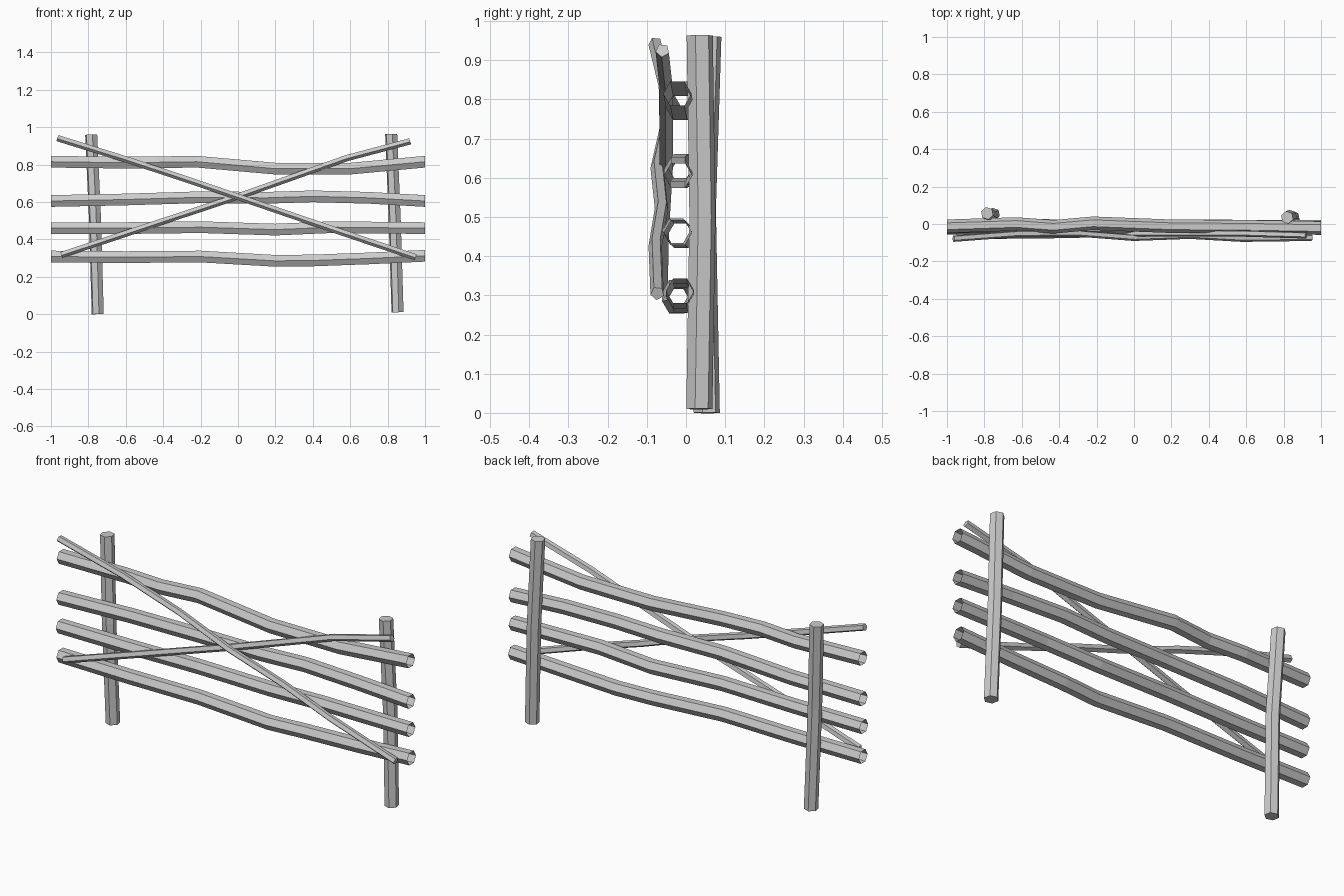
import bpy, bmesh, math
from mathutils import Vector


def pole(name, path, radius, sides, up, turn=0.0, capped=True):
    """Low-poly crooked pole: a ring of points at each path point, bridged with quads."""
    pts = [Vector(p) for p in path]
    axis = (pts[-1] - pts[0]).normalized()
    u = Vector(up)
    u = (u - axis * u.dot(axis)).normalized()
    v = axis.cross(u)
    bm = bmesh.new()
    rings = []
    for p in pts:
        ring = []
        for i in range(sides):
            a = turn + i * math.tau / sides
            ring.append(bm.verts.new(p + (u * math.cos(a) + v * math.sin(a)) * radius))
        rings.append(ring)
    for a, b in zip(rings, rings[1:]):
        for i in range(sides):
            j = (i + 1) % sides
            bm.faces.new((a[i], a[j], b[j], b[i]))
    if capped:
        bm.faces.new(rings[0][::-1])
        bm.faces.new(rings[-1])
    mesh = bpy.data.meshes.new(name)
    bm.to_mesh(mesh)
    bm.free()
    obj = bpy.data.objects.new(name, mesh)
    bpy.context.collection.objects.link(obj)
    return obj


# Upright posts behind the rails
pole("left_post", [(-0.75, 0.053, 0.0), (-0.765, 0.043, 0.52), (-0.785, 0.057, 0.96)],
     0.034, 6, (0, 1, 0), 0.2)
pole("right_post", [(0.853, 0.034, 0.01), (0.838, 0.042, 0.5), (0.819, 0.035, 0.963)],
     0.034, 6, (0, 1, 0), 0.2)

# Horizontal rails: hollow-ended six-sided poles
rails = {
    "top_rail": [(-1, -0.012, 0.815), (-0.63, 0.0, 0.81), (-0.43, -0.015, 0.812),
                 (-0.22, 0.004, 0.815), (0.2, -0.012, 0.778), (0.6, -0.015, 0.778),
                 (1, -0.022, 0.815)],
    "upper_middle_rail": [(-1, -0.015, 0.605), (-0.6, -0.005, 0.613), (-0.2, -0.02, 0.625),
                          (0.15, -0.015, 0.622), (0.4, -0.012, 0.63), (0.7, -0.02, 0.622),
                          (1, -0.02, 0.605)],
    "lower_middle_rail": [(-1, -0.02, 0.46), (-0.6, -0.022, 0.46), (-0.2, -0.025, 0.465),
                          (0.2, -0.012, 0.452), (0.5, -0.025, 0.465), (1, -0.02, 0.46)],
    "bottom_rail": [(-1, -0.015, 0.308), (-0.6, -0.02, 0.305), (-0.2, -0.025, 0.308),
                    (0.2, -0.025, 0.285), (0.4, -0.012, 0.287), (0.7, -0.015, 0.298),
                    (1, -0.015, 0.312)],
}
for name, path in rails.items():
    pole(name, path, 0.036, 6, (0, -1, 0), 0.0, capped=False)

# Thin crossed braces on the front
pole("falling_brace", [(-0.965, -0.078, 0.942), (-0.62, -0.052, 0.835), (-0.3, -0.05, 0.73),
                       (0.0, -0.073, 0.628), (0.3, -0.062, 0.525), (0.58, -0.078, 0.43),
                       (0.95, -0.073, 0.305)], 0.018, 5, (0, -1, 0), 0.2)
pole("rising_brace", [(-0.945, -0.063, 0.317), (-0.5, -0.06, 0.465), (0.0, -0.05, 0.63),
                      (0.58, -0.05, 0.835), (0.92, -0.06, 0.925)],
     0.018, 5, (0, -1, 0), 0.2)
